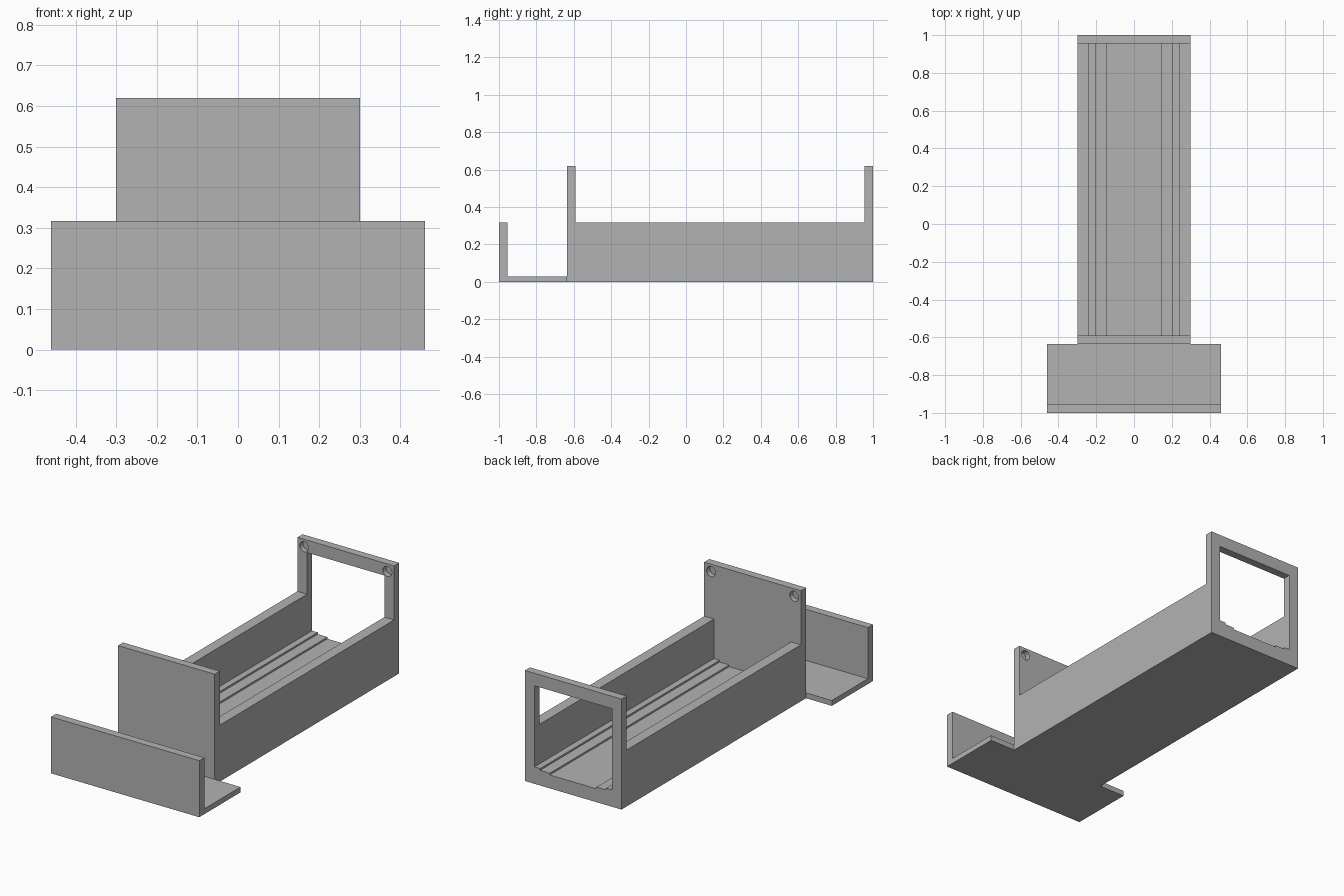
import bpy
import bmesh
from math import pi
from mathutils import Matrix, Vector

if "Cube" in bpy.data.objects:
    bpy.data.objects.remove(bpy.data.objects["Cube"])

# Single plastic colour
gray = bpy.data.materials.new("plain gray")
gray.use_nodes = True
COLOR = (0.45, 0.45, 0.45, 1)
gray.diffuse_color = COLOR
gray.node_tree.nodes["Principled BSDF"].inputs["Base Color"].default_value = COLOR

# Shared dimensions
HALF, INNER, LIP_HALF = 0.30, 0.24, 0.46
WALL_TOP, PLATE_TOP, WINDOW_TOP = 0.317, 0.62, 0.55
FRONT, BACK, THICK = -0.635, 1.0, 0.045
HOLE_R, HOLE_DEPTH, HOLE_INSET = 0.028, 0.03, 0.042


def finish(name, bm):
    bmesh.ops.recalc_face_normals(bm, faces=bm.faces)
    mesh = bpy.data.meshes.new(name)
    bm.to_mesh(mesh)
    bm.free()
    mesh.materials.append(gray)
    obj = bpy.data.objects.new(name, mesh)
    bpy.context.collection.objects.link(obj)
    return obj


def extrude_xz(name, profile, y0, y1):
    """Extrude an x-z outline along y."""
    bm = bmesh.new()
    face = bm.faces.new([bm.verts.new((x, y0, z)) for x, z in profile])
    new = bmesh.ops.extrude_face_region(bm, geom=[face])["geom"]
    verts = [v for v in new if isinstance(v, bmesh.types.BMVert)]
    bmesh.ops.translate(bm, vec=Vector((0, y1 - y0, 0)), verts=verts)
    return finish(name, bm)


def slab(name, half, y0, y1, top):
    return extrude_xz(name, [(-half, 0), (half, 0), (half, top), (-half, top)], y0, y1)


def cut(obj, cutter):
    cutter.hide_render = True
    mod = obj.modifiers.new("cut", 'BOOLEAN')
    mod.operation, mod.solver, mod.object = 'DIFFERENCE', 'EXACT', cutter
    bpy.context.view_layer.objects.active = obj
    bpy.ops.object.modifier_apply(modifier=mod.name)
    bpy.data.objects.remove(cutter)


def blind_holes(obj, face_y, into):
    """Round pockets in both top corners of a plate."""
    for side in (-1, 1):
        bm = bmesh.new()
        spot = (side * (HALF - HOLE_INSET), face_y, PLATE_TOP - HOLE_INSET)
        bmesh.ops.create_cone(bm, cap_ends=True, segments=32, radius1=HOLE_R,
                              radius2=HOLE_R, depth=2 * HOLE_DEPTH,
                              matrix=Matrix.Translation(spot) @ Matrix.Rotation(pi / 2, 4, 'X'))
        cut(obj, finish("hole_cutter", bm))


# Stepped floor outline, mirrored across the middle
half_floor = [(0.145, 0.075), (0.145, 0.085), (0.205, 0.085), (0.205, 0.095), (INNER, 0.095)]
floor = [(-x, z) for x, z in reversed(half_floor)] + half_floor

# Long tray with two side walls
tray = extrude_xz("tray", [(-HALF, 0), (-HALF, WALL_TOP), (-INNER, WALL_TOP)] + floor
                  + [(INNER, WALL_TOP), (HALF, WALL_TOP), (HALF, 0)],
                  FRONT + THICK, BACK - THICK)

# Solid front plate with pockets facing the tray
front_plate = slab("front_plate", HALF, FRONT, FRONT + THICK, PLATE_TOP)
blind_holes(front_plate, FRONT + THICK, -1)

# Back frame with a window that follows the floor
back_frame = slab("back_frame", HALF, BACK - THICK, BACK, PLATE_TOP)
window = floor + [(INNER, WINDOW_TOP), (-INNER, WINDOW_TOP)]
cut(back_frame, extrude_xz("window_cutter", window, BACK - 0.2, BACK + 0.2))
blind_holes(back_frame, BACK - THICK, 1)

# Wide front shelf and its upright lip
shelf = slab("front_shelf", LIP_HALF, -1 + THICK, FRONT, 0.03)
lip = slab("front_lip", LIP_HALF, -1, -1 + THICK, WALL_TOP)

# Smooth the round pockets, keep all corners sharp
for obj in (front_plate, back_frame):
    bpy.ops.object.select_all(action='DESELECT')
    obj.select_set(True)
    bpy.context.view_layer.objects.active = obj
    bpy.ops.object.shade_smooth_by_angle()
